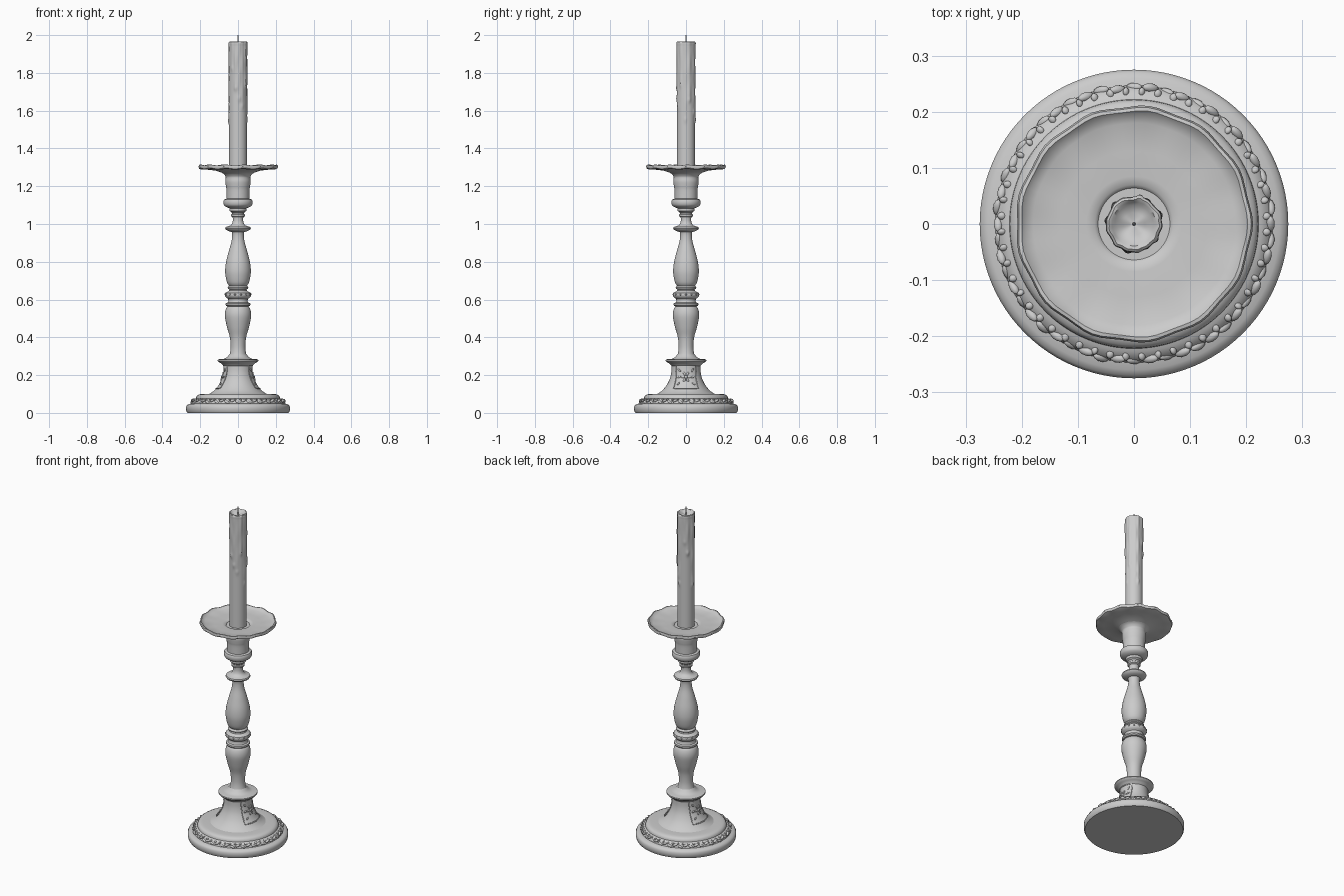
import bpy, bmesh, math, random
from mathutils import Vector, Matrix

if "Cube" in bpy.data.objects:
    bpy.data.objects.remove(bpy.data.objects["Cube"])

random.seed(4)
TAU = 2 * math.pi


def finish(name, bm, angle=40):
    bmesh.ops.recalc_face_normals(bm, faces=bm.faces)
    me = bpy.data.meshes.new(name)
    bm.to_mesh(me)
    bm.free()
    ob = bpy.data.objects.new(name, me)
    bpy.context.collection.objects.link(ob)
    bpy.ops.object.select_all(action='DESELECT')
    ob.select_set(True)
    bpy.context.view_layer.objects.active = ob
    bpy.ops.object.shade_smooth_by_angle(angle=math.radians(angle))
    return ob


def smooth(pts, steps=5):
    """Catmull-Rom through the points; a repeated point makes a corner."""
    out = [Vector(pts[0])]
    for i in range(len(pts) - 1):
        p0, p1, p2, p3 = (Vector(pts[min(max(j, 0), len(pts) - 1)]) for j in range(i - 1, i + 3))
        if (p2 - p1).length < 1e-6:
            continue
        for k in range(1, steps + 1):
            t = k / steps
            out.append(0.5 * (2 * p1 + (p2 - p0) * t + (2 * p0 - 5 * p1 + 4 * p2 - p3) * t * t
                              + (3 * p1 - p0 - 3 * p2 + p3) * t ** 3))
    return out


def lathe(name, pts, n=64, wobble=None):
    """Revolve (radius, z) points; wobble(angle, r, z) may change each point."""
    bm = bmesh.new()
    rings = []
    for r, z in pts:
        ring = []
        for i in range(n):
            a = TAU * i / n
            rr, zz = wobble(a, r, z) if wobble else (r, z)
            ring.append(bm.verts.new((rr * math.cos(a), rr * math.sin(a), zz)))
        rings.append(ring)
    for lo, hi in zip(rings, rings[1:]):
        for i in range(n):
            j = (i + 1) % n
            bm.faces.new((lo[i], lo[j], hi[j], hi[i]))
    bm.faces.new(rings[0][::-1])
    bm.faces.new(rings[-1])
    return finish(name, bm)


def blobs(name, items):
    """Join ellipsoids given as (angle, radius, z, size(radial, tangent, z), roll)."""
    bm = bmesh.new()
    for a, r, z, s, roll in items:
        m = (Matrix.Rotation(a, 4, 'Z') @ Matrix.Translation((r, 0, z))
             @ Matrix.Rotation(roll, 4, 'X') @ Matrix.Diagonal((*s, 1)))
        bmesh.ops.create_uvsphere(bm, u_segments=10, v_segments=6, radius=1, matrix=m)
    return finish(name, bm, 60)


# stepped round foot
lathe("base_foot", [(.268, 0), (.273, .008), (.275, .02), (.275, .033), (.27, .042), (.26, .047),
                    (.247, .05), (.244, .06), (.24, .068), (.228, .075), (.222, .077), (.221, .084),
                    (.216, .093), (.205, .098), (.19, .1), (.15, .101)], 96)

# flared pedestal with its collar
flare = [(.16, .098), (.148, .103), (.127, .118), (.104, .145), (.086, .18), (.078, .215), (.077, .25)]
lathe("pedestal", smooth(flare))
lathe("pedestal_collar", [(.07, .245), (.078, .25), (.084, .258), (.094, .265), (.104, .27), (.108, .276),
                          (.107, .282), (.1, .284), (.08, .285), (.066, .289), (.055, .298), (.045, .31)])

# lower baluster, middle ring and upper baluster
lathe("lower_baluster", smooth([(.05, .297), (.043, .315), (.039, .35), (.043, .4), (.057, .45), (.068, .5),
                                (.069, .53), (.062, .555), (.05, .568)]))
lathe("middle_rings", [(.048, .562), (.062, .566), (.066, .572), (.065, .58), (.055, .584), (.051, .592),
                       (.052, .603), (.062, .61), (.068, .618), (.07, .627), (.067, .636), (.056, .641),
                       (.047, .647), (.046, .653), (.053, .657), (.055, .663), (.051, .67), (.045, .674)])
lathe("upper_baluster", smooth([(.045, .67), (.057, .688), (.065, .72), (.068, .755), (.063, .8), (.049, .855),
                                (.035, .905), (.031, .94), (.034, .962)]))
lathe("upper_collar", [(.033, .957), (.05, .962), (.063, .969), (.068, .977), (.065, .984), (.05, .988),
                       (.037, .994), (.03, 1.005), (.027, 1.02), (.028, 1.036), (.036, 1.041), (.037, 1.05),
                       (.032, 1.054), (.034, 1.062), (.044, 1.069), (.046, 1.08), (.044, 1.086)])

# candle cup
lathe("cup_ring", [(.042, 1.082), (.058, 1.088), (.07, 1.095), (.076, 1.104), (.077, 1.122), (.073, 1.13),
                   (.062, 1.133), (.055, 1.136)])
lathe("cup_body", smooth([(.06, 1.13), (.06, 1.13), (.061, 1.18), (.064, 1.2), (.067, 1.225), (.065, 1.245),
                          (.068, 1.255), (.08, 1.268), (.105, 1.28), (.13, 1.286)], 4))


# drip pan with an uneven rim and an open socket
def rim(a, r, z):
    k = max(0, (r - .17) / .04)
    return r + .0022 * k * math.cos(13 * a), z + .003 * k * math.sin(13 * a + 1)


lathe("drip_pan", [(.06, 1.262), (.09, 1.273), (.12, 1.283), (.165, 1.288), (.195, 1.29), (.207, 1.294),
                   (.21, 1.303), (.207, 1.311), (.201, 1.312), (.194, 1.305), (.18, 1.299), (.13, 1.295),
                   (.085, 1.294), (.07, 1.292), (.062, 1.284), (.058, 1.265), (.055, 1.24)], 78, rim)

# candle with wax runs: (angle, bottom z, half width, thickness)
runs = [(TAU * i / 13 + random.uniform(-.15, .15), random.uniform(1.5, 1.86),
         random.uniform(.11, .2), random.uniform(.003, .007)) for i in range(13)]


def wax(a, r, z):
    if r < .042:
        return r, z + .002 * math.sin(3 * a)
    for c, end, w, h in runs:
        d = (a - c + math.pi) % TAU - math.pi
        body = min(max((z - end) / .02, 0), 1) * (.55 + .25 * math.sin(40 * z + 9 * c))
        bead = math.exp(-((z - end - .015) / .017) ** 2)
        r += h * max(body, bead) * math.exp(-(d / w) ** 2)
    return r, z


sides = [(.0475, 1.24 + .709 * i / 90) for i in range(91)]
lathe("candle", sides + [(.0485, 1.956), (.047, 1.963), (.043, 1.966), (.039, 1.963), (.034, 1.956),
                         (.02, 1.951), (.006, 1.949)], 72, wax)
lathe("wick", [(.003, 1.94), (.0035, 1.97), (.003, 1.99), (.0015, 2.0)], 8,
      lambda a, r, z: (r, z))

# leaf garland around the foot, studs around the middle ring
leaves = []
for i in range(52):
    a = TAU * i / 52
    leaves.append((a, .243 + random.uniform(-.002, .002), .061 + .004 * (-1) ** i,
                   (.008, .016, .007), .45 * (-1) ** i))
    leaves.append((a + .06, .236, .07, (.008, .007, .005), random.uniform(-1, 1)))
blobs("leaf_garland", leaves)
blobs("ring_studs", [(TAU * i / 14, .067, .627, (.006, .006, .005), 0) for i in range(14)])


# relief panels on both sides of the pedestal
def flare_radius(z):
    for (r0, z0), (r1, z1) in zip(flare, flare[1:]):
        if z <= z1:
            return r0 + (r1 - r0) * (z - z0) / (z1 - z0)
    return flare[-1][0]


def on_flare(u, v, side):
    """u -1..1 across, v 0..1 upwards."""
    z = .13 + .12 * v
    return side + u * (.62 + .14 * v), flare_radius(z), z


for label, side in (("right", 0), ("left", math.pi)):
    cu = bpy.data.curves.new(label + "_panel_frame", 'CURVE')
    cu.dimensions = '3D'
    cu.bevel_depth = .003
    cu.bevel_resolution = 1
    corners = [(-1, 0), (1, 0), (1, 1), (-1, 1)]
    path = []
    for k in range(4):
        p, q = Vector(corners[k]), Vector(corners[(k + 1) % 4])
        path += [p.lerp(q, t / 8) for t in range(8)]
    sp = cu.splines.new('POLY')
    sp.points.add(len(path) - 1)
    sp.use_cyclic_u = True
    for pt, (u, v) in zip(sp.points, path):
        a, r, z = on_flare(u, v, side)
        pt.co = (r * math.cos(a), r * math.sin(a), z, 1)
    bpy.context.collection.objects.link(bpy.data.objects.new(label + "_panel_frame", cu))
    # flower with scattered leaves
    deco = [(*on_flare(0, .5, side), (.006, .009, .009), 0)]
    for k in range(6):
        t = TAU * k / 6
        deco.append((*on_flare(.28 * math.cos(t), .5 + .16 * math.sin(t), side), (.004, .012, .006), t))
    for u in (-.65, .65):
        for v in (.2, .5, .8):
            deco.append((*on_flare(u, v, side), (.004, .011, .005), u * (v - .5) * 4 + .3))
    blobs(label + "_panel_flower", deco)
